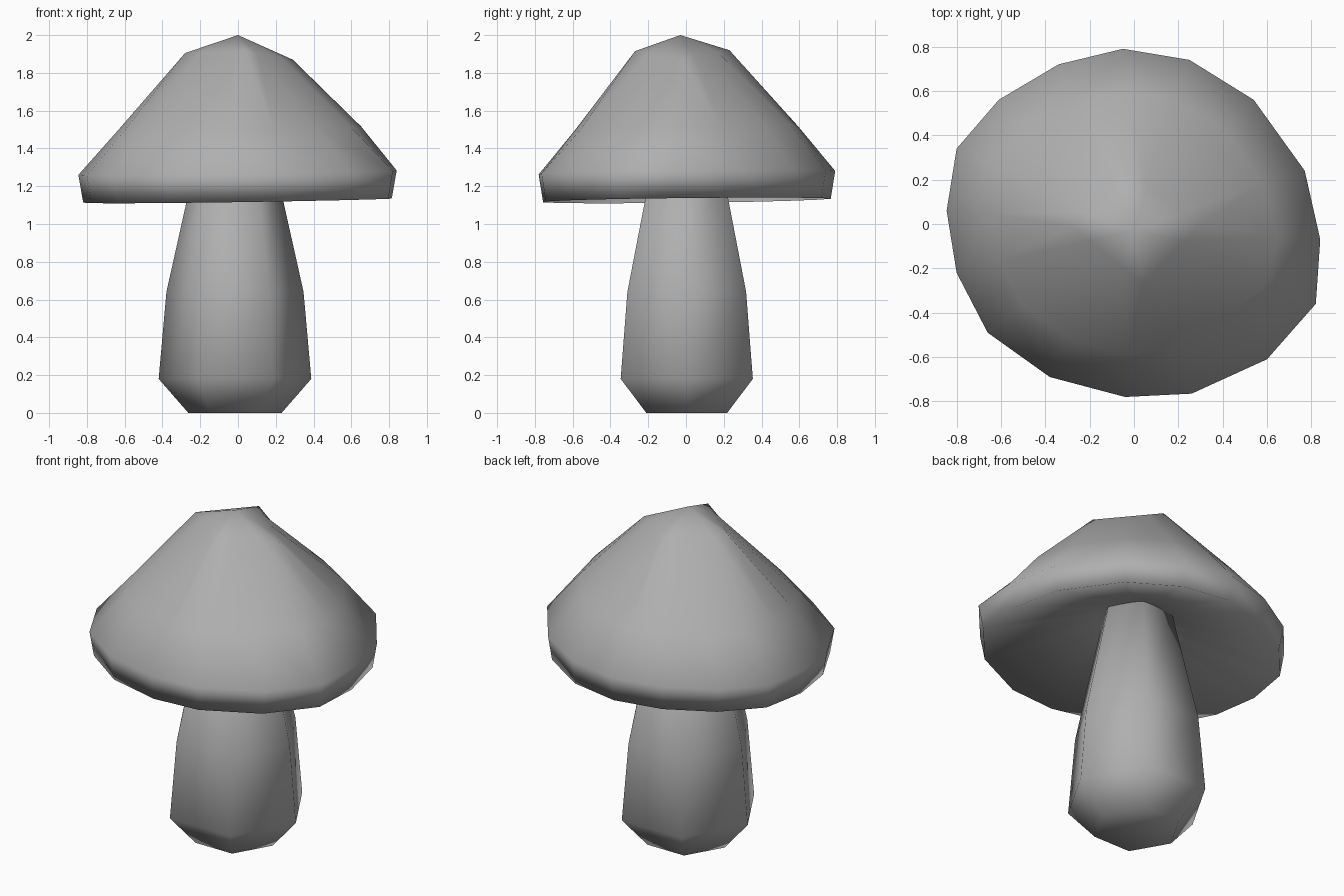
import bpy, bmesh
from math import cos, sin, pi

if "Cube" in bpy.data.objects:
    bpy.data.objects.remove(bpy.data.objects["Cube"])

grey = bpy.data.materials.new("grey")
grey.diffuse_color = (0.43, 0.43, 0.43, 1)
grey.use_nodes = True
grey.node_tree.nodes["Principled BSDF"].inputs["Base Color"].default_value = grey.diffuse_color


def loft(name, rings, start=None, end=None):
    """Skin a stack of equal-sized rings; close ends with a point fan or a flat face."""
    bm = bmesh.new()
    loops = [[bm.verts.new(p) for p in ring] for ring in rings]
    n = len(loops[0])
    for a, b in zip(loops, loops[1:]):
        for i in range(n):
            j = (i + 1) % n
            bm.faces.new((a[i], a[j], b[j], b[i]))
    for loop, tip in ((loops[0], start), (loops[-1], end)):
        if tip is None:
            bm.faces.new(loop)
        else:
            t = bm.verts.new(tip)
            for i in range(n):
                bm.faces.new((loop[i], loop[(i + 1) % n], t))
    bmesh.ops.recalc_face_normals(bm, faces=bm.faces)
    for f in bm.faces:
        f.smooth = True
    me = bpy.data.meshes.new(name)
    bm.to_mesh(me)
    bm.free()
    me.materials.append(grey)
    ob = bpy.data.objects.new(name, me)
    bpy.context.collection.objects.link(ob)
    return ob


# Stem: six-sided, widest near the foot, tapering into the cap
stem_profile = [(0.247, 0.0), (0.404, 0.18), (0.363, 0.64), (0.205, 1.35)]
loft("stem", [[(-0.016 + r * cos(k * pi / 3), 0.004 + r * sin(k * pi / 3), z)
               for k in range(6)] for r, z in stem_profile])

# Cap: irregular 16-sided rim outline, slightly tilted
outline = [(-0.05, 0.79), (0.25, 0.74), (0.54, 0.56), (0.77, 0.24),
           (0.84, -0.07), (0.82, -0.36), (0.60, -0.61), (0.26, -0.765),
           (-0.04, -0.78), (-0.38, -0.69), (-0.66, -0.49), (-0.80, -0.22),
           (-0.845, 0.06), (-0.80, 0.34), (-0.61, 0.56), (-0.34, 0.72)]
dent = {4: 0.775, 5: 0.73, 6: 0.69, 7: 0.73}


def cap_ring(s, z, dents={}):
    return [(x * dents.get(k, s), y * dents.get(k, s), z + 0.015 * x + 0.012 * y)
            for k, (x, y) in enumerate(outline)]


# Four-cornered crown, each side split in four to meet the rim
corners = [(-0.02, 0.23, 1.92), (0.29, -0.01, 1.87), (0.04, -0.27, 1.915), (-0.28, -0.01, 1.905)]
crown = []
for i in range(4):
    a, b = corners[i], corners[(i + 1) % 4]
    crown += [tuple(p + (q - p) * t / 4 for p, q in zip(a, b)) for t in range(4)]

loft("cap", [cap_ring(0.24, 1.33), cap_ring(0.97, 1.125), cap_ring(1.0, 1.272),
             cap_ring(0.755, 1.505, dent), crown],
     start=(0, 0, 1.36), end=(0, -0.03, 2.0))
